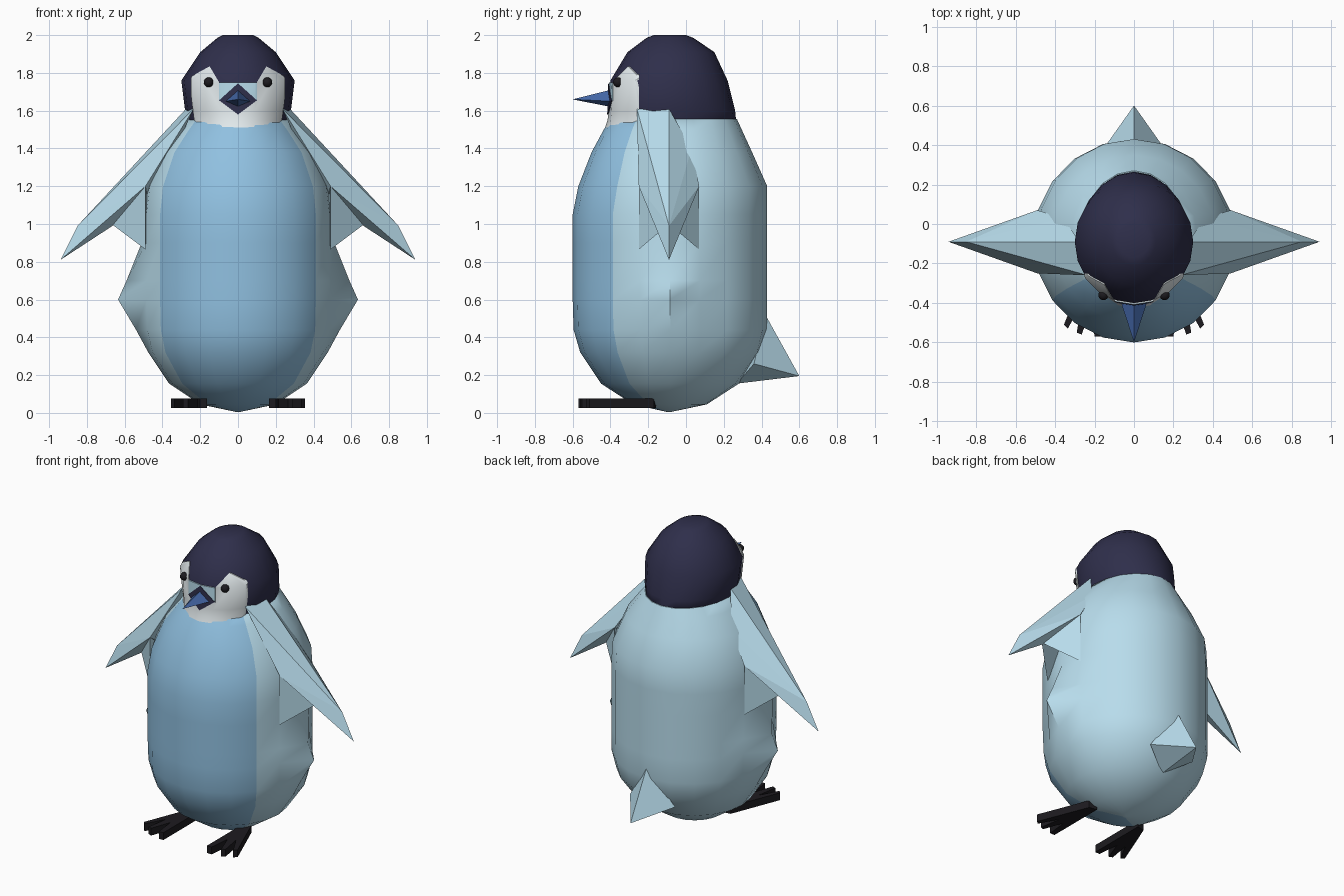
import bpy, bmesh
from math import sin, cos, tau, radians

if "Cube" in bpy.data.objects:
    bpy.data.objects.remove(bpy.data.objects["Cube"])


def material(name, rgb):
    m = bpy.data.materials.new(name)
    m.diffuse_color = (*rgb, 1)
    m.use_nodes = True
    m.node_tree.nodes["Principled BSDF"].inputs["Base Color"].default_value = m.diffuse_color
    return m


PALE = material("pale_blue", (0.48, 0.72, 0.84))
BELLY = material("belly_blue", (0.28, 0.53, 0.75))
NAVY = material("navy", (0.028, 0.028, 0.07))
WHITE = material("off_white", (0.78, 0.84, 0.86))
BEAK = material("beak_blue", (0.06, 0.14, 0.40))
BLACK = material("black", (0.012, 0.011, 0.014))
N = 20


def finish(bm, name, *mats, smooth=None):
    bmesh.ops.recalc_face_normals(bm, faces=bm.faces)
    me = bpy.data.meshes.new(name)
    bm.to_mesh(me)
    bm.free()
    ob = bpy.data.objects.new(name, me)
    bpy.context.collection.objects.link(ob)
    for m in mats:
        me.materials.append(m)
    if smooth:
        bpy.ops.object.select_all(action='DESELECT')
        ob.select_set(True)
        bpy.context.view_layer.objects.active = ob
        bpy.ops.object.shade_smooth_by_angle(angle=radians(smooth))
    return ob


def loft(rings, grow=0, bumps=None):
    """Rings are (z, half width, front y, back y); bumps widen the side vertices."""
    bm = bmesh.new()
    loops = []
    for z, rx, yf, yb in rings:
        cy, ry = (yf + yb) / 2, (yb - yf) / 2
        loop = []
        for i in range(N):
            a = tau * i / N
            x = (rx + grow) * sin(a)
            if bumps and z in bumps and i in (N // 4, 3 * N // 4):
                x = bumps[z] if x > 0 else -bumps[z]
            loop.append(bm.verts.new((x, cy - (ry + grow) * cos(a), z)))
        loops.append(loop)
    for a, b in zip(loops, loops[1:]):
        for i in range(N):
            f = bm.faces.new((a[i], a[(i + 1) % N], b[(i + 1) % N], b[i]))
            if i < 3 or i >= N - 3:
                f.material_index = 1
    bm.faces.new(loops[0])
    bm.faces.new(loops[-1])
    return bm


def hull(name, points, mat, smooth=None):
    bm = bmesh.new()
    for p in points:
        bm.verts.new(p)
    r = bmesh.ops.convex_hull(bm, input=bm.verts)
    bmesh.ops.delete(bm, geom=[v for v in bm.verts if not v.link_faces], context='VERTS')
    return finish(bm, name, mat, smooth=smooth)


def prism(name, outline, lift, depth, mat):
    """Extrude a 2D outline; lift places the points, depth is the extrusion vector."""
    bm = bmesh.new()
    f = bm.faces.new([bm.verts.new(lift(a, b)) for a, b in outline])
    g = bmesh.ops.extrude_face_region(bm, geom=[f])["geom"]
    bmesh.ops.translate(bm, vec=depth, verts=[v for v in g if isinstance(v, bmesh.types.BMVert)])
    return finish(bm, name, mat)


# body, with belly panel and hip points
body = [(0.005, 0.01, -0.10, -0.08), (0.045, 0.20, -0.28, 0.11), (0.155, 0.365, -0.45, 0.28),
        (0.32, 0.475, -0.56, 0.40), (0.44, 0.505, -0.595, 0.43), (0.60, 0.51, -0.60, 0.43),
        (0.70, 0.51, -0.60, 0.43), (0.90, 0.51, -0.60, 0.43), (1.05, 0.51, -0.60, 0.43),
        (1.20, 0.49, -0.57, 0.43), (1.38, 0.415, -0.50, 0.35), (1.50, 0.32, -0.435, 0.295),
        (1.555, 0.27, -0.40, 0.27)]
finish(loft(body, bumps={0.44: 0.54, 0.60: 0.635, 0.70: 0.59}), "body", PALE, BELLY, smooth=50)

# head
head = [(1.49, 0.26, -0.43, 0.20), (1.55, 0.27, -0.41, 0.265), (1.60, 0.28, -0.405, 0.26),
        (1.76, 0.30, -0.40, 0.22), (1.91, 0.20, -0.31, 0.15), (1.985, 0.11, -0.21, 0.04),
        (2.0, 0.08, -0.17, 0.0)]
finish(loft(head), "head", NAVY, NAVY, smooth=50)


def patch(name, half, mat, grow):
    """Colour patch hugging the head: inflated head cut by a mirrored front outline."""
    outline = half + [(-x, z) for x, z in reversed(half) if x]
    cutter = prism("cutter", outline, lambda x, z: (x, -0.7, z), (0, 0.45, 0), mat)
    ob = finish(loft(head, grow), name, mat, mat, smooth=50)
    mod = ob.modifiers.new("cut", 'BOOLEAN')
    mod.operation, mod.solver, mod.object = 'INTERSECT', 'EXACT', cutter
    bpy.context.view_layer.update()
    bpy.ops.object.modifier_apply(modifier=mod.name)
    bpy.data.objects.remove(cutter)


# face markings
patch("face_mask", [(0.10, 1.75), (0.15, 1.835), (0.25, 1.78), (0.25, 1.58), (0.20, 1.50)], WHITE, 0.005)
patch("bridge", [(0.10, 1.75), (0.10, 1.65), (0.0, 1.65)], PALE, 0.008)
patch("beak_surround", [(0.0, 1.745), (0.10, 1.655), (0.0, 1.58)], NAVY, 0.011)

# beak
hull("beak", [(0, -0.60, 1.66), (0.065, -0.40, 1.65), (-0.065, -0.40, 1.65),
              (0, -0.40, 1.71), (0, -0.40, 1.62)], BEAK)

# tail
hull("tail", [(0, 0.60, 0.195), (0, 0.42, 0.52), (0.17, 0.36, 0.26), (-0.17, 0.36, 0.26),
              (0, 0.27, 0.155)], PALE)

for s, side in ((1, "left"), (-1, "right")):
    # flipper
    hull(side + "_flipper", [(s * x, y, z) for x, y, z in (
        (0.235, -0.26, 1.61), (0.275, -0.09, 1.61), (0.36, 0.03, 1.40), (0.49, -0.25, 1.20),
        (0.49, 0.07, 1.20), (0.85, -0.09, 0.99), (0.94, -0.09, 0.81), (0.45, -0.09, 1.13))], PALE)
    # flaps under the flipper
    for y, end in ((-0.25, "front"), (0.07, "rear")):
        hull(f"{side}_{end}_flap", [(s * 0.49, y, 1.20), (s * 0.49, y, 0.865),
                                    (s * 0.67, -0.09, 1.0), (s * 0.47, -0.09, 1.08)], PALE)
    # eye
    bm = bmesh.new()
    bmesh.ops.create_uvsphere(bm, u_segments=16, v_segments=10, radius=0.026)
    bmesh.ops.translate(bm, vec=(s * 0.155, -0.36, 1.75), verts=bm.verts)
    finish(bm, side + "_eye", BLACK, smooth=60)
    # foot with three toes
    toes = [(0.165, -0.16), (0.165, -0.57), (0.20, -0.57), (0.215, -0.42), (0.265, -0.56),
            (0.29, -0.55), (0.265, -0.40), (0.335, -0.53), (0.355, -0.51), (0.22, -0.17)]
    prism(side + "_foot", toes, lambda x, y: (s * x, y, 0.025), (0, 0, 0.05), BLACK)
